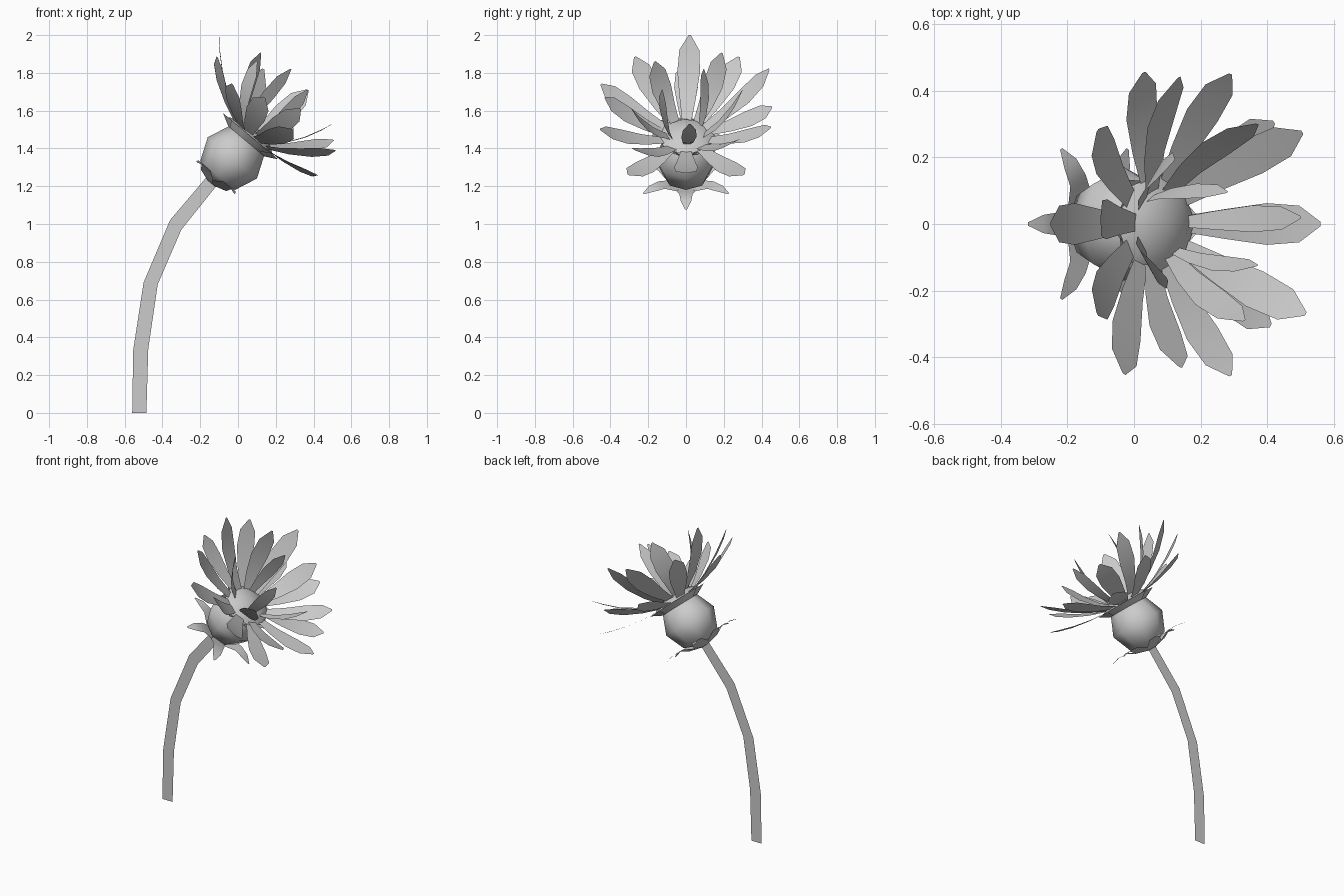
import bpy, math
from mathutils import Vector

if "Cube" in bpy.data.objects:
    bpy.data.objects.remove(bpy.data.objects["Cube"])

# Flower head frame: centre, axis, and two directions across the axis
C = Vector((-0.03, 0, 1.35))
A = Vector((0.643, 0, 0.766))
V = Vector((0.766, 0, -0.643))
Y = Vector((0, 1, 0))


def ray(angle):
    return V * math.cos(angle) + Y * math.sin(angle)


def make(name, verts, faces):
    me = bpy.data.meshes.new(name)
    me.from_pydata([tuple(v) for v in verts], [], faces)
    me.polygons.foreach_set("use_smooth", [True] * len(faces))
    me.update()
    ob = bpy.data.objects.new(name, me)
    bpy.context.collection.objects.link(ob)
    return ob


def blade(name, pts, widths, side):
    """Flat leaf strip along pts with a width at each point."""
    verts = []
    for p, w in zip(pts, widths):
        verts += [p - side * w / 2, p + side * w / 2]
    faces = [(i, i + 1, i + 3, i + 2) for i in range(0, len(verts) - 2, 2)]
    return make(name, verts, faces)


def lathe(name, rings, n):
    """Rings of (axial, radius, radius of every other vertex) about the head axis."""
    verts, rows, faces = [], [], []
    for u, r0, r1 in rings:
        i = len(verts)
        if r0 == 0:
            verts.append(C + A * u)
            rows.append([i] * n)
        else:
            verts += [C + A * u + ray(2 * math.pi * k / n) * (r1 if k % 2 else r0)
                      for k in range(n)]
            rows.append(list(range(i, i + n)))
    for a, b in zip(rows, rows[1:]):
        for k in range(n):
            m = (k + 1) % n
            faces.append(tuple(dict.fromkeys((a[k], a[m], b[m], b[k]))))
    return make(name, verts, faces)


# Stem: flat curved ribbon
left = [(-0.56, 0), (-0.555, 0.33), (-0.50, 0.69), (-0.36, 1.02), (-0.165, 1.25)]
right = [(-0.485, 0), (-0.475, 0.34), (-0.425, 0.68), (-0.30, 0.97), (-0.115, 1.2)]
stem = [Vector((x, 0, z)) for pair in zip(left, right) for x, z in pair]
make("stem", stem, [(i, i + 1, i + 3, i + 2) for i in range(0, 8, 2)])

# Bulb: eight-sided ball
R = 0.17
lathe("bulb", [(-R * math.cos(i * math.pi / 4), round(R * math.sin(i * math.pi / 4), 4),
                R * math.sin(i * math.pi / 4)) for i in range(5)], 8)

# Scalloped collar and domed centre
lathe("collar", [(0.115, 0.125, 0.12), (0.15, 0.19, 0.14)], 16)
lathe("flower_centre", [(0.15, 0.155, 0.14), (0.19, 0.09, 0.09), (0.205, 0, 0)], 16)

# Sepals under the bulb
for k in range(6):
    ang = k * math.pi / 3
    prof = [(0.02, -0.175), (0.09, -0.155), (0.15, -0.125), (0.21, -0.125), (0.26, -0.138)]
    blade("sepal", [C + A * u + ray(ang) * r for r, u in prof],
          [0.03, 0.10, 0.07, 0.055, 0.01], ray(ang + math.pi / 2))


def petal(tip, base_r, base_u, width, sag):
    tip = Vector(tip)
    d = tip - C
    ang = math.atan2(d.dot(Y), d.dot(V))
    base = C + A * base_u + ray(ang) * base_r
    ctrl = (base + tip) / 2 - A * sag + ray(ang) * 0.03
    ts = [0, 0.3, 0.6, 0.84, 1]
    pts = [base * (1 - t) ** 2 + ctrl * 2 * t * (1 - t) + tip * t * t for t in ts]
    ws = [width * f for f in (0.4, 0.72, 1, 0.88, 0.1)]
    blade("petal", pts, ws, ray(ang + math.pi / 2))


# Outer petals, listed around the flower
for tip in [(0.56, 0, 1.27), (-0.25, 0, 1.85),
            (0.42, 0.305, 1.26), (0.41, -0.305, 1.26),
            (-0.11, 0.28, 1.885), (-0.11, -0.27, 1.885),
            (0.505, 0.275, 1.445), (0.515, -0.27, 1.39),
            (0.29, -0.455, 1.50), (0.14, -0.43, 1.67), (-0.03, -0.45, 1.74),
            (0.29, 0.45, 1.51), (0.03, 0.455, 1.62)]:
    petal(tip, 0.11, 0.15, 0.125, 0.03)

# Inner petals, irregular
for tip in [(0.50, 0.02, 1.53), (-0.10, 0.02, 2.0), (0.135, 0.44, 1.82),
            (0.12, 0.19, 1.905), (0.10, -0.165, 1.86), (0.37, 0.30, 1.71),
            (0.33, -0.29, 1.61), (0.37, -0.125, 1.71), (0.28, 0.095, 1.82)]:
    small = tip[0] > 0.25 and abs(tip[1]) < 0.15
    petal(tip, 0.09, 0.17, 0.08 if small else 0.12, 0.05)
